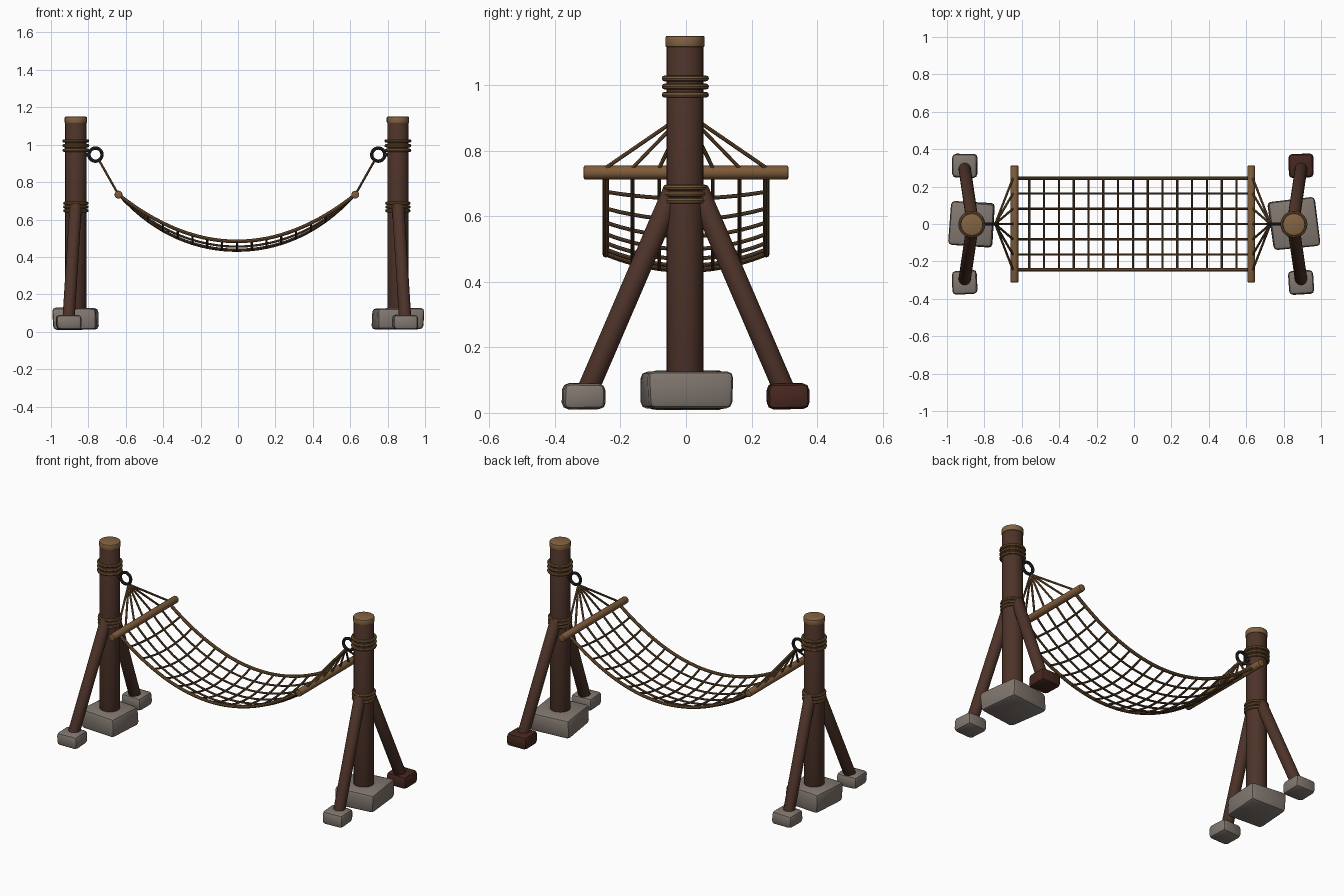
import bpy, math, random
from mathutils import Vector

random.seed(4)
old = bpy.data.objects.get("Cube")
if old:
    bpy.data.objects.remove(old, do_unlink=True)


def material(name, r, g, b):
    m = bpy.data.materials.new(name)
    m.use_nodes = True
    m.diffuse_color = (r, g, b, 1)
    m.node_tree.nodes["Principled BSDF"].inputs["Base Color"].default_value = (r, g, b, 1)
    return m


BARK = material("dark bark", 0.075, 0.033, 0.022)
CUT = material("cut wood", 0.23, 0.125, 0.055)
BAR = material("bar wood", 0.21, 0.105, 0.043)
ROPE = material("rope", 0.17, 0.09, 0.034)
NET = material("net cord", 0.12, 0.065, 0.03)
STONE = material("grey stone", 0.22, 0.185, 0.16)
DARK_STONE = material("brown stone", 0.06, 0.02, 0.013)
IRON = material("iron", 0.018, 0.019, 0.022)


def finish(name, mat, bevel=0, segments=2):
    ob = bpy.context.object
    ob.name = name
    ob.data.materials.clear()
    ob.data.materials.append(mat)
    if bevel:
        mod = ob.modifiers.new("Soft edges", "BEVEL")
        mod.width, mod.segments = bevel, segments
        bpy.ops.object.modifier_apply(modifier=mod.name)
    bpy.ops.object.shade_smooth_by_angle(angle=math.radians(40))
    return ob


def pole(name, a, b, radius, mat, bevel=0.006):
    a, b = Vector(a), Vector(b)
    d = b - a
    bpy.ops.mesh.primitive_cylinder_add(
        vertices=20, radius=radius, depth=d.length, location=(a + b) / 2,
        rotation=d.to_track_quat("Z", "Y").to_euler())
    return finish(name, mat, bevel)


def hoop(name, loc, major, minor, mat, rotation=(0, 0, 0)):
    bpy.ops.mesh.primitive_torus_add(
        location=loc, rotation=rotation, major_radius=major, minor_radius=minor,
        major_segments=28, minor_segments=8)
    return finish(name, mat)


def stone(name, loc, size, turn, mat, bevel):
    bpy.ops.mesh.primitive_cube_add(size=1, location=loc, rotation=(0, 0, math.radians(turn)))
    ob = bpy.context.object
    for v in ob.data.vertices:  # slightly uneven corners
        v.co = Vector([c * s * random.uniform(0.95, 1.02) for c, s in zip(v.co, size)])
    return finish(name, mat, bevel, 2)


def ropes(name, paths, radius, mat):
    cu = bpy.data.curves.new(name, "CURVE")
    cu.dimensions = "3D"
    cu.bevel_depth, cu.bevel_resolution, cu.use_fill_caps = radius, 2, True
    for path in paths:
        sp = cu.splines.new("POLY")
        sp.points.add(len(path) - 1)
        for p, co in zip(sp.points, path):
            p.co = (*co, 1)
    ob = bpy.data.objects.new(name, cu)
    bpy.context.collection.objects.link(ob)
    bpy.ops.object.select_all(action="DESELECT")
    ob.select_set(True)
    bpy.context.view_layer.objects.active = ob
    bpy.ops.object.convert(target="MESH")
    return finish(name, mat)


MID = -0.006        # centre line of the hammock
HALF = 0.633        # distance from the middle to each spreader bar
WIDE = 0.245        # half width of the net
BAR_Z = 0.733


# Net surface: sags along its length and a little across its width
def net_point(u, v):
    z = BAR_Z - 0.25 * (1 - u * u) - 0.05 * (1 - u ** 4) * (1 - v * v)
    return (MID + u * HALF, v * WIDE, z)


lines = [i / 3 for i in range(-3, 4)]
steps = [i / 16 for i in range(-16, 17)]
along = [[net_point(u, v) for u in steps] for v in lines]
ropes("net_edge_ropes", [along[0], along[-1]], 0.0095, ROPE)
ropes("net_long_cords", along[1:-1], 0.006, NET)
ropes("net_cross_cords",
      [[net_point(i / 8, v / 6) for v in range(-6, 7)] for i in range(-7, 8)], 0.006, NET)

for side, label in ((1, "left"), (-1, "right")):
    x = MID + side * 0.861
    foot_x = x + side * 0.04

    # Post with a pale sawn top
    pole(label + "_post", (x, -0.003, 0.05), (x, -0.003, 1.12), 0.057, BARK)
    pole(label + "_post_cap", (x, -0.003, 1.115), (x, -0.003, 1.15), 0.06, CUT)

    # Rope lashings
    for i in range(3):
        hoop(f"{label}_upper_lashing_{i}", (x, -0.002, 0.97 + i * 0.025), 0.063, 0.009, ROPE)
        hoop(f"{label}_lower_lashing_{i}", (x, -0.002, 0.647 + i * 0.02), 0.059, 0.009, ROPE)

    # Base stone, braces and their foot stones
    size = (0.255, 0.265, 0.115) if side > 0 else (0.238, 0.238, 0.118)
    stone(label + "_base_stone", (x, 0, 0.069), size, 7 if side > 0 else -4, STONE, 0.02)
    for back, end in ((-1, "front"), (1, "back")):
        pole(f"{label}_{end}_brace", (x, back * 0.035, 0.685), (foot_x, back * 0.308, 0.05),
             0.033, BARK, 0.008)
        mat = DARK_STONE if side > 0 and back > 0 else STONE
        stone(f"{label}_{end}_foot_stone", (foot_x - side * 0.002, back * 0.312, 0.051),
              (0.136, 0.13, 0.08), random.uniform(-5, 5), mat, 0.02)

    # Iron ring, spreader bar and fan of hanging ropes
    ring_x = MID + side * 0.756
    hoop(label + "_iron_ring", (ring_x, 0, 0.947), 0.035, 0.009, IRON, (math.pi / 2, 0, 0))
    pole(label + "_iron_pin", (x, 0, 0.947), (ring_x + side * 0.035, 0, 0.947), 0.009, IRON, 0)
    bar_x = MID + side * HALF
    pole(label + "_spreader_bar", (bar_x, -0.312, BAR_Z), (bar_x, 0.312, BAR_Z), 0.021, BAR, 0.004)
    ropes(label + "_hanging_ropes",
          [[(ring_x - side * 0.02, 0, 0.915), (bar_x + side * 0.008, v * WIDE, BAR_Z + 0.014)]
           for v in lines], 0.006, ROPE)
